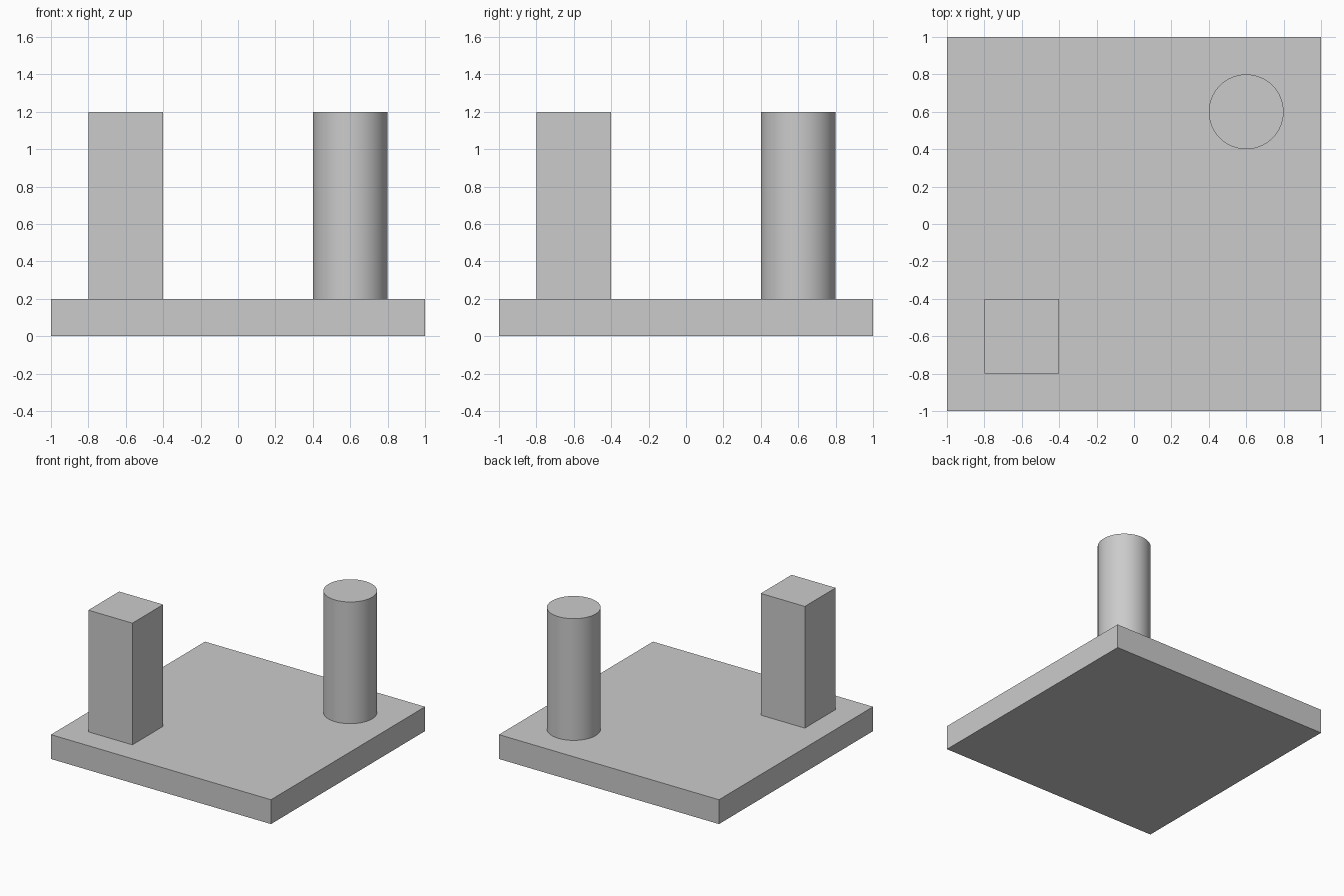
import bpy
import math

cube = bpy.data.objects.get("Cube")
if cube:
    bpy.data.objects.remove(cube, do_unlink=True)

GREY = (0.6, 0.6, 0.6, 1.0)
grey = bpy.data.materials.new("light_grey")
grey.use_nodes = True
grey.diffuse_color = GREY
grey.node_tree.nodes["Principled BSDF"].inputs["Base Color"].default_value = GREY


def finish(name):
    obj = bpy.context.object
    obj.name = obj.data.name = name
    obj.data.materials.append(grey)
    return obj


def box(name, location, size):
    bpy.ops.mesh.primitive_cube_add(size=1, location=location)
    bpy.context.object.scale = size
    bpy.ops.object.transform_apply(location=False, rotation=False, scale=True)
    return finish(name)


# Square base slab
box("base_plate", (0, 0, 0.1), (2, 2, 0.2))

# Square post at the front right corner
box("square_post", (-0.6, -0.6, 0.7), (0.4, 0.4, 1.0))

# Round post at the back left corner, smooth sides and sharp rims
bpy.ops.mesh.primitive_cylinder_add(
    vertices=64, radius=0.2, depth=1.0, location=(0.6, 0.6, 0.7))
finish("round_post")
bpy.ops.object.shade_smooth_by_angle(angle=math.radians(30))
